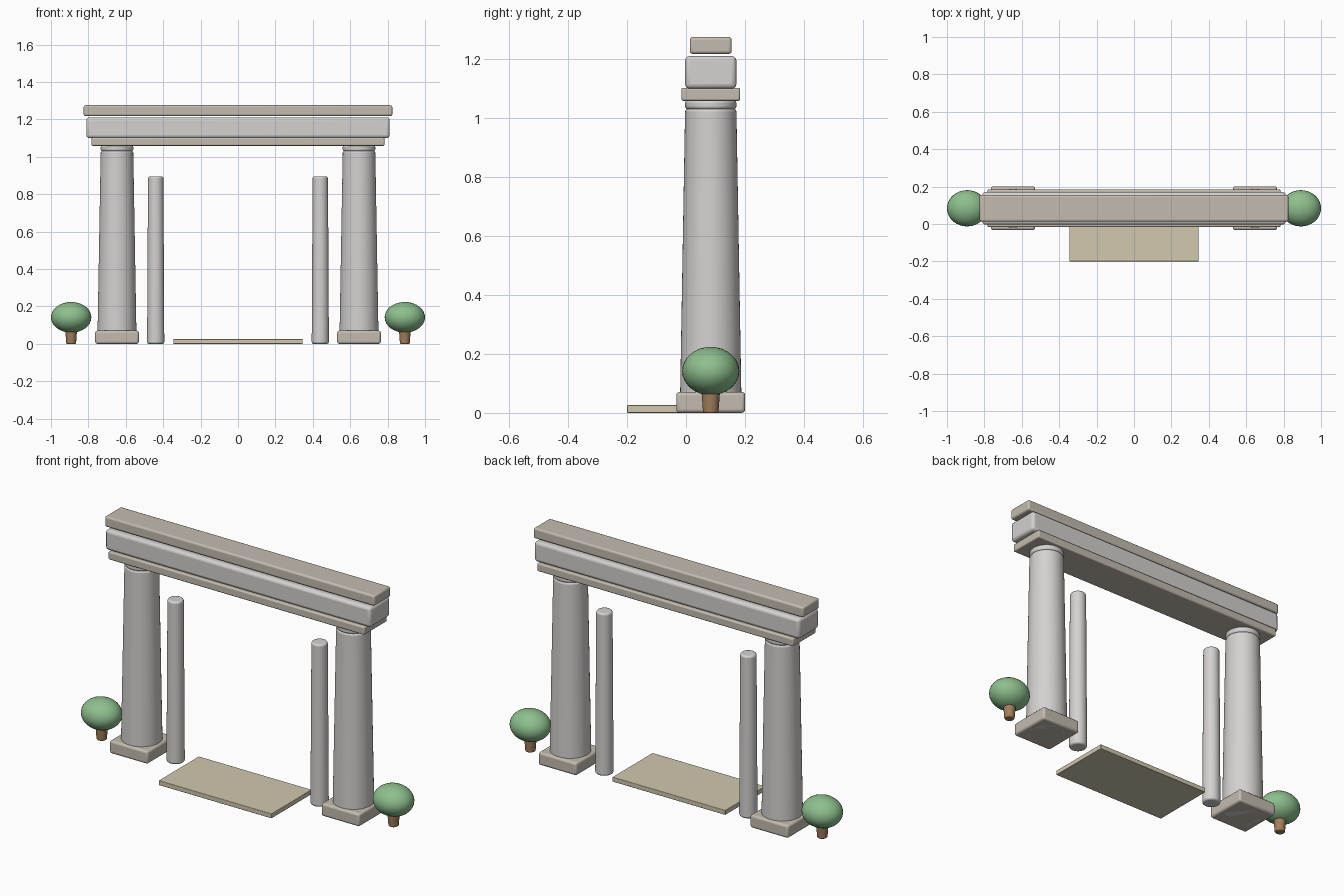
import bpy, math

if "Cube" in bpy.data.objects:
    bpy.data.objects.remove(bpy.data.objects["Cube"])

Y = 0.084  # centre line of the gate


def mat(name, rgb):
    m = bpy.data.materials.new(name)
    m.diffuse_color = (*rgb, 1)
    m.use_nodes = True
    m.node_tree.nodes["Principled BSDF"].inputs["Base Color"].default_value = m.diffuse_color
    return m


STONE = mat("pale_stone", (0.66, 0.64, 0.63))
TRIM = mat("warm_stone", (0.55, 0.50, 0.43))
SAND = mat("sand", (0.64, 0.58, 0.43))
BARK = mat("bark", (0.36, 0.21, 0.11))
LEAF = mat("leaf", (0.27, 0.52, 0.27))


def finish(name, m, bevel=0.0):
    o = bpy.context.object
    o.name = name
    o.data.materials.append(m)
    if bevel:
        b = o.modifiers.new("bevel", "BEVEL")
        b.width, b.segments, b.limit_method = bevel, 3, "ANGLE"
        b.angle_limit = math.radians(40)
    bpy.ops.object.shade_smooth_by_angle(angle=math.radians(40))
    return o


def box(name, x, y, z, m, bevel):
    """Box from (min, max) pairs."""
    bpy.ops.mesh.primitive_cube_add(size=1, location=[(a + b) / 2 for a, b in (x, y, z)])
    bpy.context.object.scale = [b - a for a, b in (x, y, z)]
    bpy.ops.object.transform_apply(location=False, rotation=False, scale=True)
    return finish(name, m, bevel)


def post(name, x, r0, r1, z0, z1, m, bevel, sides=48):
    """Tapered round post."""
    bpy.ops.mesh.primitive_cone_add(vertices=sides, radius1=r0, radius2=r1, depth=z1 - z0,
                                    location=(x, Y, (z0 + z1) / 2))
    return finish(name, m, bevel)


for side, s in (("left", -1), ("right", 1)):
    # main column with plinth and neck ring
    cx = 0.647 * s
    box(side + "_plinth", (cx - 0.117, cx + 0.117), (Y - 0.117, Y + 0.117), (0, 0.071), TRIM, 0.012)
    post(side + "_column", cx, 0.105, 0.087, 0, 1.034, STONE, 0.012)
    post(side + "_neck", cx, 0.087, 0.087, 1.03, 1.062, STONE, 0.010)
    # slim inner post
    post(side + "_inner_post", 0.44 * s, 0.046, 0.041, 0, 0.896, STONE, 0.010, 32)
    # clipped shrub
    post(side + "_shrub_trunk", 0.892 * s, 0.026, 0.032, 0, 0.08, BARK, 0.005, 24)
    bpy.ops.mesh.primitive_uv_sphere_add(segments=32, ring_count=16, radius=1, location=(0.892 * s, Y, 0.142))
    bpy.context.object.scale = (0.108, 0.097, 0.082)
    bpy.ops.object.transform_apply(location=False, rotation=False, scale=True)
    finish(side + "_shrub_crown", LEAF)

# stacked lintel
box("lower_moulding", (-0.783, 0.783), (Y - 0.1, Y + 0.1), (1.059, 1.103), TRIM, 0.007)
box("main_beam", (-0.811, 0.811), (Y - 0.087, Y + 0.087), (1.1, 1.211), STONE, 0.016)
box("cornice", (-0.825, 0.825), (Y - 0.071, Y + 0.071), (1.218, 1.276), TRIM, 0.010)

# entrance slab
box("entrance_slab", (-0.345, 0.345), (-0.2, 0.15), (0, 0.026), SAND, 0.003)
